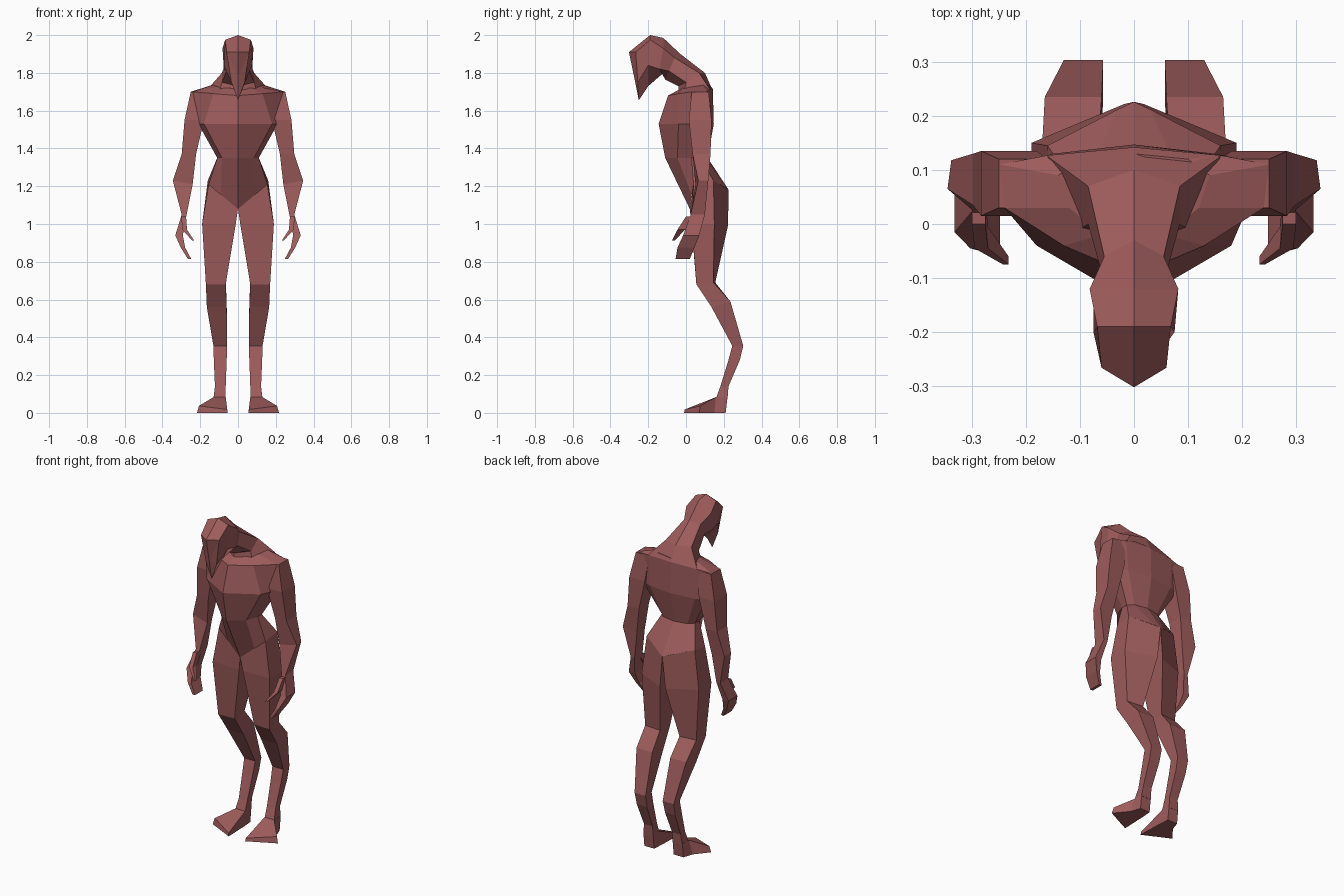
import bpy, bmesh

skin = bpy.data.materials.new("skin")
skin.diffuse_color = (0.34, 0.105, 0.105, 1)


def loft(name, rings):
    """Skin a list of equal-length closed rings and cap both ends."""
    bm = bmesh.new()
    vs = [[bm.verts.new(p) for p in r] for r in rings]
    n = len(rings[0])
    for a, b in zip(vs, vs[1:]):
        for i in range(n):
            j = (i + 1) % n
            bm.faces.new((a[i], a[j], b[j], b[i]))
    bm.faces.new(vs[0])
    bm.faces.new(vs[-1])
    bmesh.ops.remove_doubles(bm, verts=bm.verts, dist=0.0005)
    bmesh.ops.recalc_face_normals(bm, faces=bm.faces)
    me = bpy.data.meshes.new(name)
    bm.to_mesh(me)
    bm.free()
    me.materials.append(skin)
    ob = bpy.data.objects.new(name, me)
    bpy.context.collection.objects.link(ob)
    return ob


def whole(half):
    """Close a half ring (first and last points on the centre line)."""
    return half + [(-x, y, z) for x, y, z in half[-2:0:-1]]


def pair(name, rings):
    for side, s in (("left", 1), ("right", -1)):
        loft(f"{name}_{side}", [[(s * x, y, z) for x, y, z in r] for r in rings])


def box(x0, x1, y0, y1, z):
    """Four-sided limb section: inner, outer, front, back, height."""
    return [(x0, y0, z), (x1, y0, z), (x1, y1, z), (x0, y1, z)]


def level(z, *xy):
    return [(x, y, z) for x, y in xy]


# Torso: neck base, shoulders, chest, waist, hip line
loft("torso", [whole(r) for r in (
    [(0, -0.03, 1.715), (0.06, -0.02, 1.72), (0.12, 0.03, 1.725),
     (0.14, 0.09, 1.735), (0.1, 0.12, 1.735), (0, 0.13, 1.73)],
    [(0, -0.095, 1.68), (0.13, -0.04, 1.69), (0.24, 0.03, 1.70),
     (0.25, 0.11, 1.70), (0.16, 0.127, 1.71), (0, 0.142, 1.715)],
    level(1.53, (0, -0.145), (0.18, -0.04), (0.21, 0.03), (0.21, 0.11), (0.15, 0.13), (0, 0.147)),
    level(1.35, (0, -0.11), (0.085, -0.045), (0.11, 0.03), (0.11, 0.07), (0.08, 0.1), (0, 0.115)),
    [(0, 0.02, 1.08), (0.09, 0.03, 1.155), (0.155, 0.04, 1.21),
     (0.16, 0.145, 1.23), (0.03, 0.212, 1.19), (0, 0.226, 1.18)],
)])

# Neck and drooping head, ending in a narrow pointed muzzle
loft("neck_and_head", [whole(r) for r in (
    [(0, 0.14, 1.71), (0.16, 0.125, 1.715), (0.1, -0.01, 1.70), (0, -0.04, 1.69)],
    [(0, 0.10, 1.80), (0.085, 0.07, 1.80), (0.085, 0.0, 1.75), (0, -0.04, 1.73)],
    [(0, -0.03, 1.90), (0.055, -0.06, 1.88), (0.06, -0.09, 1.81), (0, -0.11, 1.765)],
    [(0, -0.12, 1.985), (0.082, -0.12, 1.93), (0.075, -0.14, 1.82), (0, -0.125, 1.795)],
    [(0, -0.19, 2.0), (0.068, -0.19, 1.975), (0.075, -0.20, 1.84), (0, -0.20, 1.73)],
    [(0, -0.302, 1.91), (0.06, -0.266, 1.91), (0.035, -0.255, 1.75), (0, -0.25, 1.655)],
    [(0, -0.275, 1.78)] * 4,
)])

# Arms down to the mitten hand
pair("arm", [
    box(0.16, 0.25, 0.03, 0.12, 1.70),
    box(0.18, 0.283, 0.015, 0.135, 1.55),
    box(0.222, 0.298, 0.035, 0.13, 1.37),
    [(0.24, 0.05, 1.21), (0.345, 0.065, 1.23), (0.338, 0.118, 1.23), (0.25, 0.11, 1.21)],
    box(0.272, 0.298, 0.025, 0.10, 1.05),
    box(0.292, 0.332, -0.015, 0.07, 0.94),
    box(0.28, 0.303, -0.045, 0.045, 0.875),
    box(0.248, 0.265, -0.055, 0.02, 0.815),
])

# Thumbs
pair("thumb", [
    box(0.275, 0.30, 0.0, 0.05, 1.04),
    box(0.27, 0.295, -0.045, -0.005, 0.97),
    box(0.232, 0.242, -0.075, -0.06, 0.912),
])

# Legs: thigh, bent knee, backward hock, ankle
pair("leg", [
    [(0, 0.02, 1.08), (0.155, 0.04, 1.21), (0.16, 0.145, 1.23), (0, 0.226, 1.18)],
    [(0.012, 0.028, 1.0), (0.19, 0.03, 1.0), (0.19, 0.15, 1.0), (0.018, 0.222, 0.99)],
    [(0.065, 0.06, 0.68), (0.17, 0.055, 0.68), (0.17, 0.145, 0.69), (0.065, 0.155, 0.69)],
    [(0.06, 0.135, 0.56), (0.165, 0.135, 0.56), (0.165, 0.235, 0.59), (0.06, 0.235, 0.59)],
    box(0.057, 0.13, 0.245, 0.303, 0.355),
    box(0.06, 0.128, 0.225, 0.285, 0.28),
    box(0.065, 0.122, 0.182, 0.225, 0.14),
    box(0.065, 0.13, 0.158, 0.22, 0.075),
])

# Feet: heel to slanted, splayed toe edge
pair("foot", [
    [(0.065, 0.21, 0), (0.13, 0.21, 0), (0.13, 0.22, 0.085), (0.065, 0.22, 0.085)],
    [(0.06, 0.14, 0), (0.15, 0.15, 0), (0.13, 0.158, 0.083), (0.065, 0.158, 0.083)],
    [(0.055, -0.01, 0), (0.217, 0.07, 0), (0.207, 0.075, 0.037), (0.057, -0.007, 0.018)],
])
